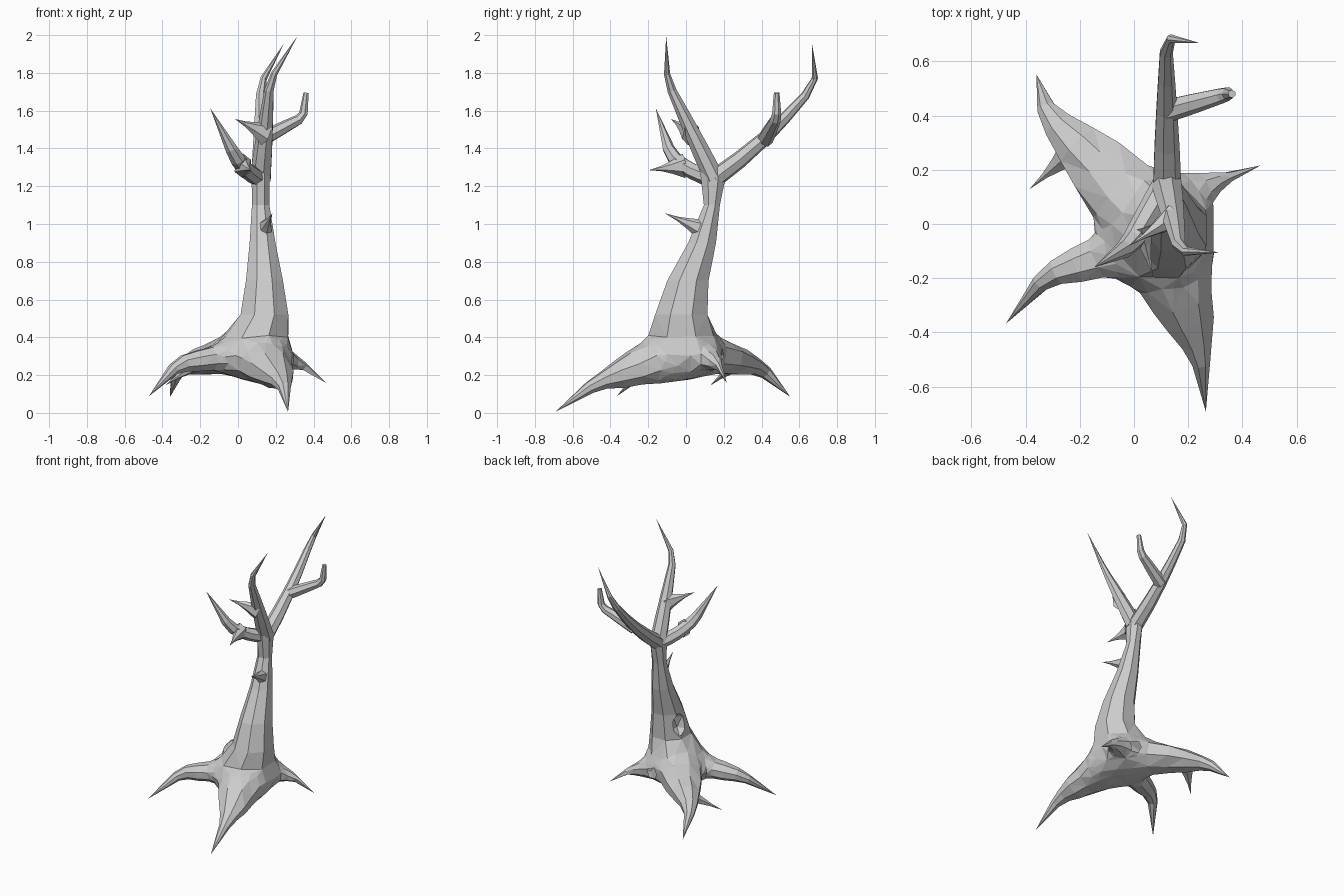
import bpy, bmesh, math
from mathutils import Vector

if "Cube" in bpy.data.objects:
    bpy.data.objects.remove(bpy.data.objects["Cube"])


def loft(name, rings, sides=8, flat=False):
    """Skin rings (centre, half width, half height) into a closed, flat-faced solid."""
    bm = bmesh.new()
    pts = [r[0] for r in rings]
    up = Vector((0, 1, 0)) if flat or abs((pts[1] - pts[0]).normalized().z) > 0.7 else Vector((0, 0, 1))
    loops = []
    for i, (c, rx, rz) in enumerate(rings):
        t = Vector((0, 0, 1))
        if not flat:
            t = (pts[min(i + 1, len(pts) - 1)] - pts[max(i - 1, 0)]).normalized()
            up = (up - t * up.dot(t)).normalized()
        side = up.cross(t)
        angles = [2 * math.pi * (k + 0.5) / sides for k in range(sides)]
        if rx < 0.001:
            angles = [0]
        loops.append([bm.verts.new(c + side * rx * math.cos(a) + up * rz * math.sin(a)) for a in angles])
    for a, b in zip(loops, loops[1:]):
        for k in range(sides):
            n = (k + 1) % sides
            bm.faces.new((a[k], a[n], b[0]) if len(b) == 1 else (a[k], a[n], b[n], b[k]))
    for lp in (loops[0], loops[-1]):
        if len(lp) > 1:
            bm.faces.new(lp)
    bmesh.ops.recalc_face_normals(bm, faces=bm.faces)
    me = bpy.data.meshes.new(name)
    bm.to_mesh(me)
    bm.free()
    ob = bpy.data.objects.new(name, me)
    bpy.context.collection.objects.link(ob)
    return ob


parts = []


def limb(name, base, bend, tip, r0, r1, r2=0.0, sides=8, sag=0.0, squash=0.95):
    """Tapered limb with one rounded bend; returns its centre line."""
    base, bend, tip = Vector(base), Vector(bend), Vector(tip)
    rings = [(base.lerp(bend, f) - Vector((0, 0, sag * math.sin(math.pi * f))), r0 + (r1 - r0) * f ** 1.3)
             for f in (0, 0.25, 0.5, 0.7, 0.9)]
    rings += [(bend.lerp(tip, f), r1 + (r2 - r1) * f) for f in (0.15, 1)]
    parts.append(loft(name, [(c, r, r * (squash if r > 0.06 else 0.95)) for c, r in rings], sides))
    return [c for c, r in rings]


def spike(name, base, tip, r, tall=1.3):
    """Thorn that flares where it leaves its parent."""
    base, tip = Vector(base), Vector(tip)
    parts.append(loft(name, [(base.lerp(tip, f), r * (1 - f) ** 1.5, r * tall * (1 - f) ** 1.5)
                             for f in (0, 0.35, 0.65, 1)], 6))


def combine(target, other, op):
    m = target.modifiers.new(op, 'BOOLEAN')
    m.operation, m.solver, m.object = op, 'EXACT', other
    bpy.context.view_layer.update()
    dg = bpy.context.evaluated_depsgraph_get()
    me = bpy.data.meshes.new_from_object(target.evaluated_get(dg))
    target.modifiers.clear()
    target.data = me
    bpy.data.objects.remove(other)


# trunk with swollen base: z, centre x, centre y, half width, half depth
trunk_rows = [(0.17, 0.13, -0.1, 0.12, 0.13), (0.21, 0.085, -0.04, 0.2, 0.2),
              (0.3, 0.08, -0.03, 0.245, 0.24), (0.4, 0.1, -0.025, 0.2, 0.205),
              (0.52, 0.14, -0.025, 0.137, 0.15), (0.7, 0.14, 0.01, 0.106, 0.118),
              (0.9, 0.13, 0.085, 0.074, 0.08), (1.1, 0.12, 0.137, 0.05, 0.046),
              (1.27, 0.12, 0.145, 0.052, 0.075)]
tree = loft("dead_tree", [(Vector((x, y, z)), rx, ry) for z, x, y, rx, ry in trunk_rows], flat=True)

# roots
limb("front_root", (0.12, -0.08, 0.3), (0.243, -0.48, 0.155), (0.265, -0.692, 0.005), 0.19, 0.042, squash=0.78)
back = limb("back_left_root", (0.05, 0.03, 0.32), (-0.315, 0.4, 0.235), (-0.36, 0.552, 0.085),
            0.18, 0.043, sag=-0.01, squash=0.78)
limb("left_root", (0.05, -0.06, 0.32), (-0.32, -0.19, 0.255), (-0.472, -0.367, 0.088), 0.12, 0.04, squash=0.85)
limb("right_root", (0.1, 0.05, 0.32), (0.33, 0.17, 0.26), (0.467, 0.216, 0.158), 0.15, 0.028, squash=0.85)
spike("back_left_rootlet", back[3] + Vector((-0.01, -0.01, 0)), (-0.386, 0.128, 0.145), 0.065, 0.8)

# branches, all from one crotch
crotch = (0.12, 0.15, 1.24)
front = limb("front_branch", crotch, (0.17, -0.1, 1.76), (0.315, -0.105, 1.995), 0.058, 0.021, sides=7)
rear = limb("back_branch", crotch, (0.118, 0.685, 1.74), (0.243, 0.667, 1.955), 0.054, 0.021, sides=7, sag=0.035)
left = limb("left_branch", crotch, (-0.015, -0.08, 1.36), (-0.147, -0.16, 1.613), 0.05, 0.04, sides=7, sag=0.02)
limb("back_twig", rear[2] + Vector((0, 0, -0.01)), (0.345, 0.48, 1.565), (0.361, 0.48, 1.695),
     0.044, 0.027, 0.015, sides=7)

# thorns
spike("front_twig", front[2] - Vector((0, 0, 0.02)), (-0.017, -0.08, 1.556), 0.052)
spike("left_twig", left[3], (0.07, -0.197, 1.285), 0.05)
spike("trunk_thorn", (0.14, 0.09, 0.97), (0.182, -0.112, 1.057), 0.045)

# hollow on the left side of the trunk
bpy.ops.mesh.primitive_ico_sphere_add(subdivisions=1, radius=0.065, location=(0.03, 0.03, 0.62))
hollow = bpy.context.object
hollow.name, hollow.scale, hollow.hide_render = "hollow_cutter", (0.9, 0.9, 1.4), True

for p in parts:
    combine(tree, p, 'UNION')
combine(tree, hollow, 'DIFFERENCE')

# soften the joints where the roots grow out of the base
bm = bmesh.new()
bm.from_mesh(tree.data)


def base_verts():
    return [v for v in bm.verts if v.co.z < 0.5 and abs(v.co.x - 0.09) < 0.27 and abs(v.co.y) < 0.27]


bmesh.ops.remove_doubles(bm, verts=base_verts(), dist=0.025)
chosen = set(base_verts())
bmesh.ops.triangulate(bm, faces=[f for f in bm.faces if any(v in chosen for v in f.verts)])
for _ in range(2):
    bmesh.ops.smooth_vert(bm, verts=base_verts(), factor=0.35, use_axis_x=True, use_axis_y=True, use_axis_z=True)
bmesh.ops.recalc_face_normals(bm, faces=bm.faces)
bm.to_mesh(tree.data)
bm.free()
for poly in tree.data.polygons:
    poly.use_smooth = False
